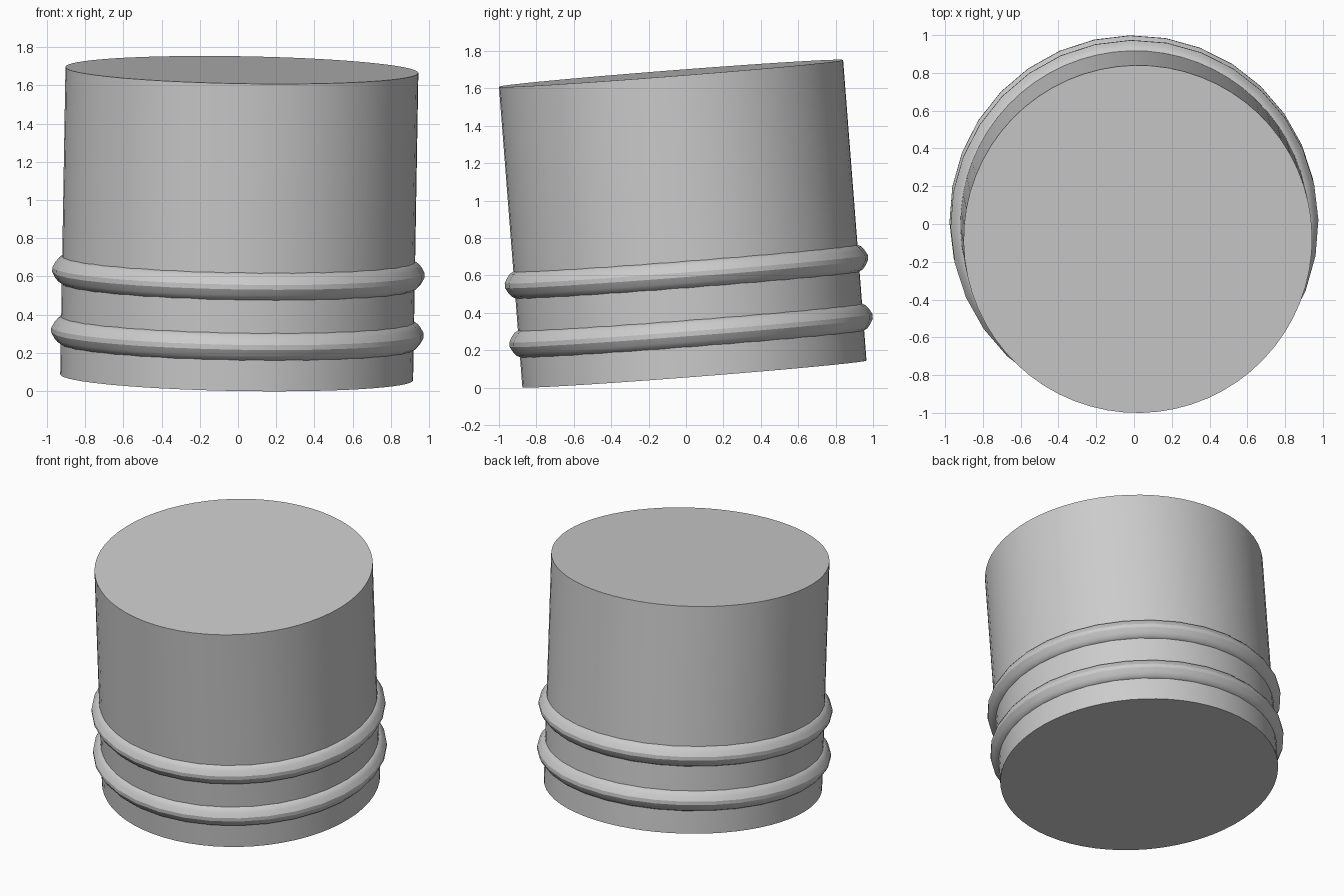
import bpy
import bmesh
import math
from mathutils import Matrix, Vector

cube = bpy.data.objects.get("Cube")
if cube:
    bpy.data.objects.remove(cube, do_unlink=True)

# Single grey finish
grey = bpy.data.materials.new("plain grey")
grey.use_nodes = True
colour = (0.6, 0.6, 0.6, 1)
grey.diffuse_color = colour
grey.node_tree.nodes["Principled BSDF"].inputs["Base Color"].default_value = colour

# Slightly leaning axis shared by every part
base = Vector((-0.007, 0.045, 0.073))
axis = Vector((0.0275, -0.125, 1.607))
lean = Matrix.Translation(base) @ axis.to_track_quat('Z', 'Y').to_matrix().to_4x4()


def add_lathe(name, profile, segments, height=0.0, closed=False):
    """Revolve (radius, height) points; open profiles get flat end caps."""
    bm = bmesh.new()
    loops = []
    for r, z in profile:
        loops.append([bm.verts.new((r * math.cos(a), r * math.sin(a), z + height))
                      for a in (math.tau * i / segments for i in range(segments))])
    pairs = list(zip(loops, loops[1:]))
    if closed:
        pairs.append((loops[-1], loops[0]))
    for low, high in pairs:
        for i in range(segments):
            j = (i + 1) % segments
            bm.faces.new((low[i], low[j], high[j], high[i]))
    if not closed:
        bm.faces.new(loops[0][::-1])
        bm.faces.new(loops[-1])
    bmesh.ops.recalc_face_normals(bm, faces=bm.faces)
    mesh = bpy.data.meshes.new(name)
    bm.to_mesh(mesh)
    bm.free()
    mesh.materials.append(grey)
    obj = bpy.data.objects.new(name, mesh)
    bpy.context.collection.objects.link(obj)
    obj.matrix_world = lean
    bpy.ops.object.select_all(action='DESELECT')
    obj.select_set(True)
    bpy.context.view_layer.objects.active = obj
    bpy.ops.object.shade_smooth_by_angle(angle=math.radians(29))
    return obj


# Main drum
radius = 0.923
add_lathe("drum_body", [(radius, 0), (radius, axis.length)], 64)

# Two rounded bands with a narrow outer lip
upper_half = [(0.974, 0.0125), (0.957, 0.043), (0.942, 0.061), (0.923, 0.072), (0.89, 0.075)]
band = [(r, -z) for r, z in reversed(upper_half)] + upper_half
for name, height in (("lower_band", 0.233), ("upper_band", 0.549)):
    add_lathe(name, band, 32, height, closed=True)
